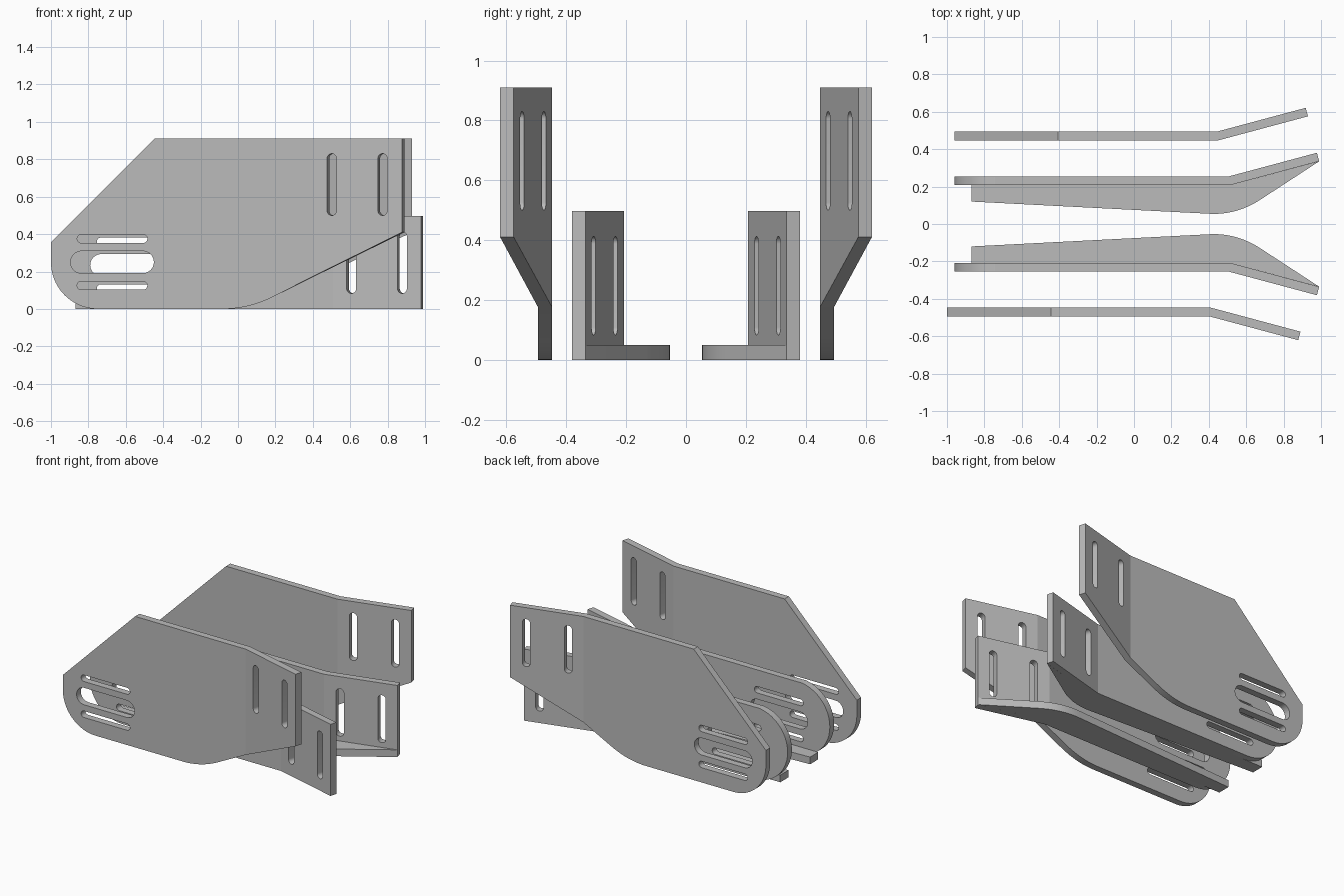
import bpy, bmesh, math

if "Cube" in bpy.data.objects:
    bpy.data.objects.remove(bpy.data.objects["Cube"])

BEND = math.radians(15)
T = 0.047  # sheet thickness

steel = bpy.data.materials.new("grey steel")
steel.diffuse_color = (0.5, 0.5, 0.5, 1)
steel.use_nodes = True
steel.node_tree.nodes["Principled BSDF"].inputs["Base Color"].default_value = steel.diffuse_color


def arc(cx, cz, r, a0, a1, n=24):
    angles = [math.radians(a0 + (a1 - a0) * i / n) for i in range(n + 1)]
    return [(cx + r * math.cos(a), cz + r * math.sin(a)) for a in angles]


def blend(p, c, q, n=12):
    """Rounded corner from p to q with control point c."""
    return [tuple((1 - t) ** 2 * a + 2 * t * (1 - t) * b + t * t * d
                  for a, b, d in zip(p, c, q)) for t in [i / n for i in range(n + 1)]]


def slot_x(x0, x1, z, w):
    r = w / 2
    return arc(x0 + r, z, r, 90, 270) + arc(x1 - r, z, r, -90, 90)


def slot_z(x, z0, z1, w):
    r = w / 2
    return arc(x, z0 + r, r, 180, 360) + arc(x, z1 - r, r, 0, 180)


def finish(bm, name):
    bmesh.ops.recalc_face_normals(bm, faces=bm.faces)
    mesh = bpy.data.meshes.new(name)
    bm.to_mesh(mesh)
    bm.free()
    mesh.materials.append(steel)
    mesh.shade_smooth()
    mesh.set_sharp_from_angle(angle=math.radians(10))
    bpy.context.collection.objects.link(bpy.data.objects.new(name, mesh))


def outline(bm, loops):
    for pts in loops:
        vs = [bm.verts.new((x, 0, z)) for x, z in pts]
        for a, b in zip(vs, vs[1:] + vs[:1]):
            bm.edges.new((a, b))


def bent_plate(name, loops, xb, y_in, side, shift=0):
    """Flat slotted sheet folded outwards at xb; loops are given unfolded."""
    bm = bmesh.new()
    outline(bm, loops)
    bmesh.ops.triangle_fill(bm, use_beauty=True, edges=bm.edges[:])
    bmesh.ops.bisect_plane(bm, geom=bm.verts[:] + bm.edges[:] + bm.faces[:],
                           dist=1e-5, plane_co=(xb, 0, 0), plane_no=(1, 0, 0))
    ext = bmesh.ops.extrude_face_region(bm, geom=bm.faces[:])
    outer = {g for g in ext["geom"] if isinstance(g, bmesh.types.BMVert)}
    for v in bm.verts:
        t = T if v in outer else 0
        s = v.co.x - xb
        if s > 1e-4:
            x = xb + s * math.cos(BEND) - t * math.sin(BEND)
            y = s * math.sin(BEND) + t * math.cos(BEND)
        else:
            x = v.co.x - (t * math.tan(BEND / 2) if s > -1e-4 else 0)
            y = t
        v.co = (x + shift, side * (y_in + y), v.co.z)
    finish(bm, name)


def end_slots(xb, z0, z1):
    return [slot_z(xb + s, z0, z1, 0.052) for s in (0.107, 0.388)]


def side_slots(x, z):
    return [slot_x(x, x + 0.445, z, 0.118),
            slot_x(x + 0.035, x + 0.41, z + 0.125, 0.045),
            slot_x(x + 0.035, x + 0.41, z - 0.125, 0.045)]


# Outer side plates
XO, XI = 0.41, 0.515
end = XO + 0.48 / math.cos(BEND)
outer_profile = (arc(-0.75, 0.25, 0.25, 180, 270)
                 + blend((-0.08, 0), (0.06, 0), (0.19, 0.066))
                 + [(XO, 0.175), (end, 0.41), (end, 0.91), (-0.445, 0.91), (-1, 0.355)])
# Inner side plates
end = XI + 0.475 / math.cos(BEND)
inner_profile = arc(-0.71, 0.25, 0.25, 90, 270) + [(end, 0), (end, 0.497)]
inner_profile[0] = (-0.71, 0.497)
# Bottom flange outline seen from above, distances measured from the centre line
flange = ([(-0.87, 0.208), (-0.87, 0.12)]
          + blend((0.40, 0.055), (0.55, 0.046), (0.68, 0.133))
          + [(0.99, 0.335), (XI, 0.208)])

for label, side, shift in (("front", -1, 0), ("back", 1, 0.04)):
    bent_plate(label + "_outer_plate",
               [outer_profile] + side_slots(-0.895, 0.25) + end_slots(XO, 0.5, 0.83),
               XO, 0.447, side, shift)
    bent_plate(label + "_inner_plate",
               [inner_profile] + side_slots(-0.79, 0.234) + end_slots(XI, 0.083, 0.413),
               XI, 0.208, side)
    bm = bmesh.new()
    face = bm.faces.new([bm.verts.new((x, side * y, 0)) for x, y in flange])
    ext = bmesh.ops.extrude_face_region(bm, geom=[face])
    for g in ext["geom"]:
        if isinstance(g, bmesh.types.BMVert):
            g.co.z = 0.05
    finish(bm, label + "_bottom_flange")
